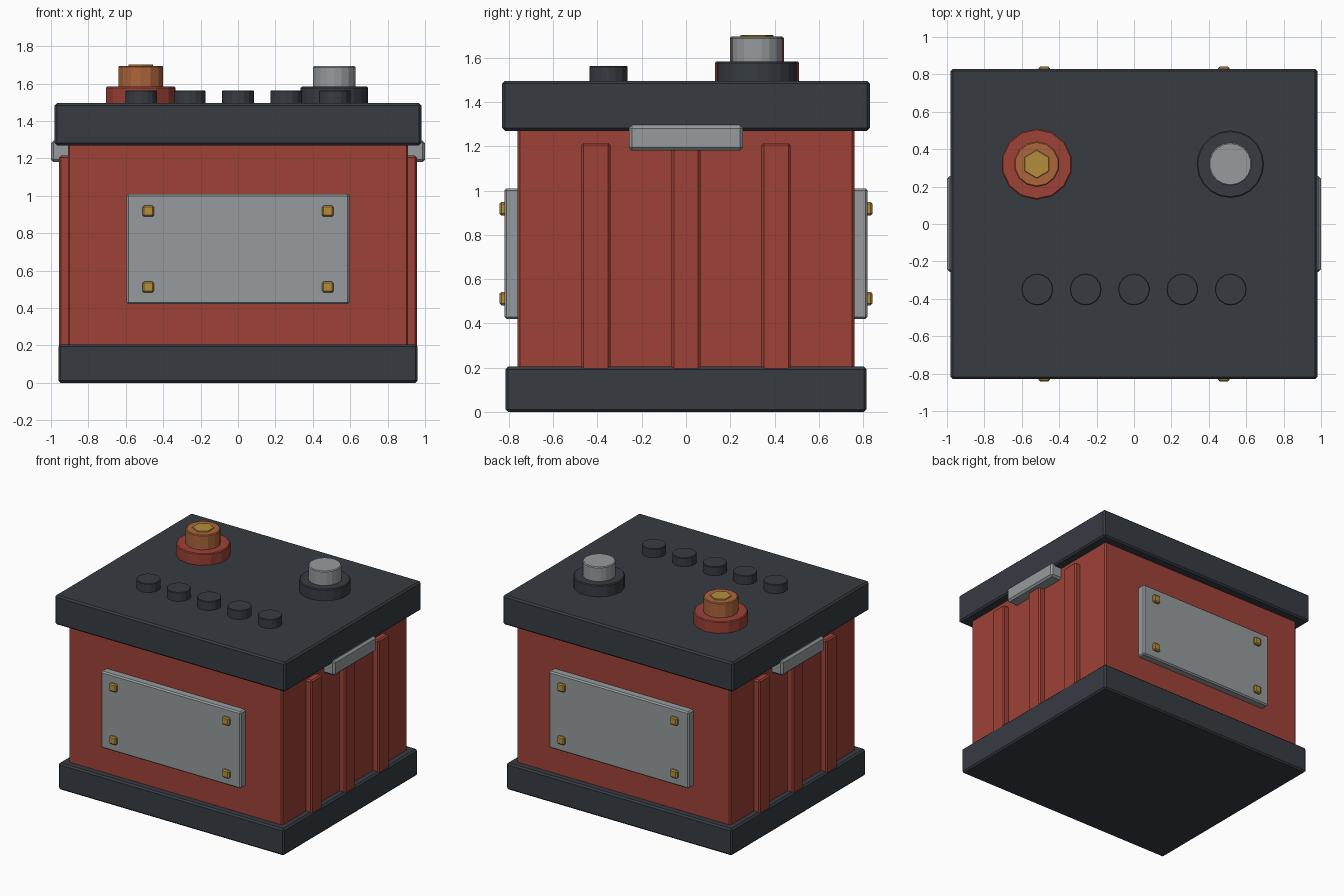
import bpy
import math

cube = bpy.data.objects.get("Cube")
if cube:
    bpy.data.objects.remove(cube, do_unlink=True)


def material(name, r, g, b):
    m = bpy.data.materials.new(name)
    m.use_nodes = True
    m.diffuse_color = (r, g, b, 1)
    bsdf = next(n for n in m.node_tree.nodes if n.type == "BSDF_PRINCIPLED")
    bsdf.inputs["Base Color"].default_value = (r, g, b, 1)
    bsdf.inputs["Roughness"].default_value = 0.6
    return m


DARK = material("dark plastic", 0.038, 0.045, 0.055)
RED = material("red casing", 0.34, 0.054, 0.037)
GREY = material("grey metal", 0.31, 0.33, 0.34)
COPPER = material("copper", 0.42, 0.13, 0.043)
BRASS = material("brass", 0.46, 0.27, 0.047)


def finish(name, mat, bevel):
    ob = bpy.context.object
    ob.name = ob.data.name = name
    ob.data.materials.append(mat)
    mod = ob.modifiers.new("soft edges", "BEVEL")
    mod.width = bevel
    mod.segments = 1
    mod.limit_method = "ANGLE"
    mod.angle_limit = math.radians(40)
    return ob


def box(name, mat, x, y, z, bevel=0.01):
    """Box from (min, max) pairs."""
    spans = [sorted(s) for s in (x, y, z)]
    bpy.ops.mesh.primitive_cube_add(size=1, location=[(a + b) / 2 for a, b in spans])
    bpy.context.object.scale = [b - a for a, b in spans]
    bpy.ops.object.transform_apply(location=False, rotation=False, scale=True)
    return finish(name, mat, bevel)


def disc(name, mat, x, y, radius, z0, z1, sides, bevel=0.006):
    bpy.ops.mesh.primitive_cylinder_add(vertices=sides, radius=radius, depth=z1 - z0,
                                        location=(x, y, (z0 + z1) / 2))
    return finish(name, mat, bevel)


# Casing, base tray and lid
box("casing", RED, (-0.91, 0.91), (-0.76, 0.76), (0.15, 1.32))
box("base_tray", DARK, (-0.96, 0.96), (-0.815, 0.815), (0, 0.205), 0.012)
box("lid", DARK, (-0.98, 0.98), (-0.83, 0.83), (1.27, 1.495), 0.012)

# Side ribs and grips
for side, s in (("left", 1), ("right", -1)):
    for i, y in enumerate((-0.407, 0, 0.407)):
        box(f"{side}_rib_{i + 1}", RED, (s * 0.88, s * 0.956),
            (y - 0.065, y + 0.065), (0.18, 1.215))
    box(f"{side}_grip", GREY, (s * 0.89, s), (-0.257, 0.257), (1.18, 1.295), 0.014)

# Front and back plates with corner bolts
for side, s in (("front", -1), ("back", 1)):
    box(f"{side}_plate", GREY, (-0.595, 0.595), (s * 0.74, s * 0.82), (0.42, 1.01))
    for x in (-0.48, 0.48):
        for z in (0.512, 0.918):
            box(f"{side}_bolt", BRASS, (x - 0.03, x + 0.03), (s * 0.8, s * 0.842),
                (z - 0.03, z + 0.03), 0.008)

# Positive terminal
disc("positive_collar", RED, -0.52, 0.32, 0.19, 1.48, 1.583, 14)
disc("positive_post", COPPER, -0.52, 0.32, 0.122, 1.57, 1.695, 14)
disc("positive_bolt", BRASS, -0.52, 0.32, 0.076, 1.68, 1.702, 6, 0.003)

# Negative terminal
disc("negative_collar", DARK, 0.515, 0.32, 0.18, 1.48, 1.583, 20)
disc("negative_post", GREY, 0.515, 0.32, 0.116, 1.57, 1.693, 18)

# Row of filler caps
for i in range(5):
    disc(f"filler_cap_{i + 1}", DARK, (i - 2) * 0.2585, -0.35, 0.085, 1.48, 1.563, 16, 0.004)
